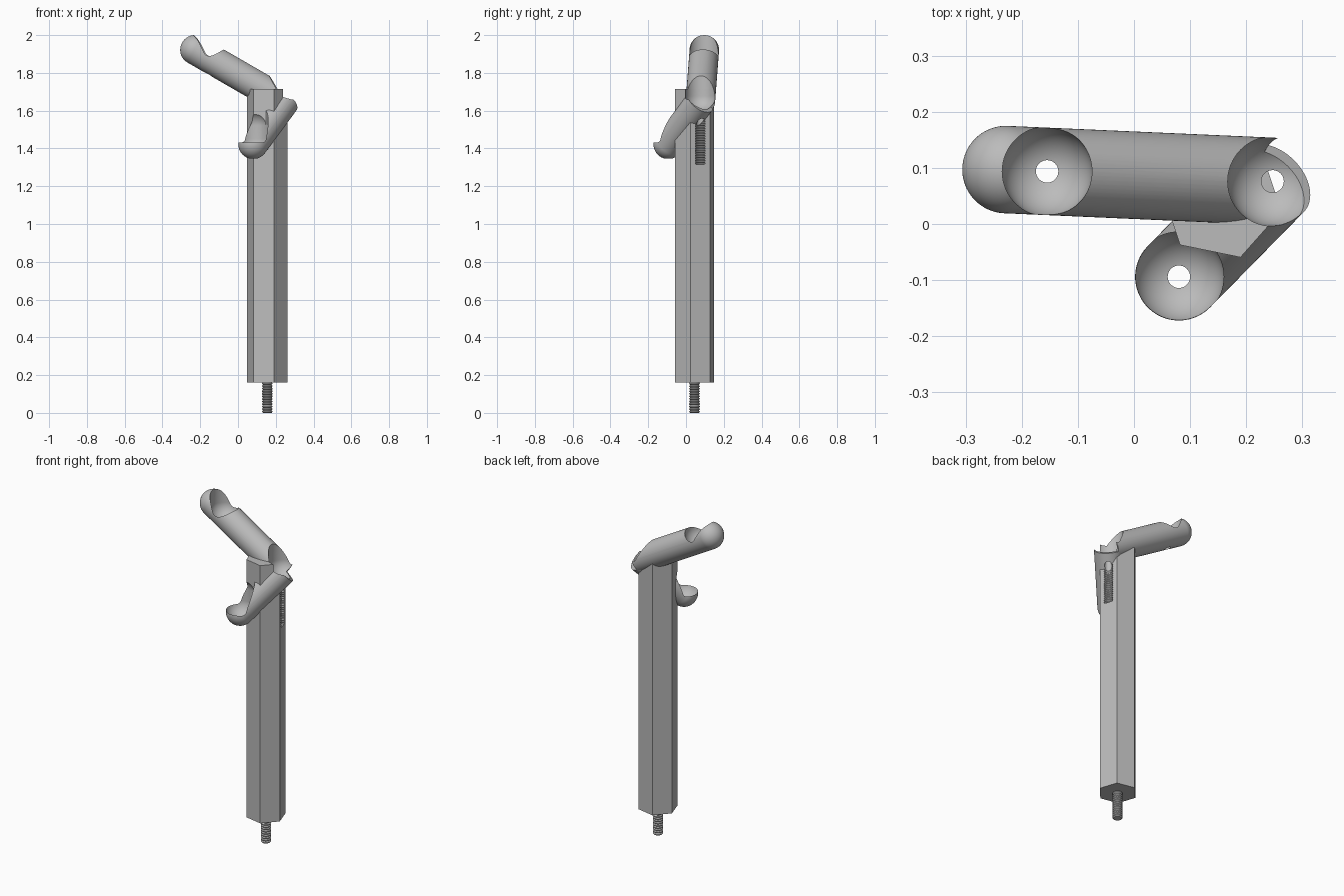
import bpy, bmesh, math
from mathutils import Vector, Matrix

old = bpy.data.objects.get("Cube")
if old:
    bpy.data.objects.remove(old, do_unlink=True)

grey = bpy.data.materials.new("plain grey")
grey.use_nodes = True
colour = (0.5, 0.5, 0.5, 1)
grey.diffuse_color = colour
grey.node_tree.nodes["Principled BSDF"].inputs["Base Color"].default_value = colour

TUBE, BORE, DRILL = 0.078, 0.08, 0.02
LIFT = Vector((0, 0, 0.03))
UP = Vector((0, 0, 1))

# Key points of the two arms and the column
tip = Vector((-0.228, 0.097, 1.922))
elbow = Vector((0.247, 0.076, 1.648))
low_end = Vector((0.08, -0.094, 1.422))
upper_cup = tip.lerp(elbow, 0.154)
column_axis = Vector((0.155, 0.045, 0))


def lathe(name, profile, base, axis=UP, sides=64, turn=0.0):
    """Revolve (radius, distance) points about an axis; radius 0 closes an end."""
    bm = bmesh.new()
    rings = []
    for r, h in profile:
        if r < 1e-6:
            rings.append([bm.verts.new((0, 0, h))])
        else:
            rings.append([bm.verts.new((r * math.cos(turn + math.tau * i / sides),
                                        r * math.sin(turn + math.tau * i / sides), h))
                          for i in range(sides)])
    for a, b in zip(rings, rings[1:]):
        for i in range(sides):
            j = (i + 1) % sides
            if len(a) == 1:
                bm.faces.new((a[0], b[j], b[i]))
            elif len(b) == 1:
                bm.faces.new((a[i], a[j], b[0]))
            else:
                bm.faces.new((a[i], a[j], b[j], b[i]))
    if len(rings[0]) > 1:
        bm.faces.new(rings[0][::-1])
    if len(rings[-1]) > 1:
        bm.faces.new(rings[-1])
    rotation = UP.rotation_difference(axis).to_matrix().to_4x4()
    bm.transform(Matrix.Translation(base) @ rotation)
    bmesh.ops.recalc_face_normals(bm, faces=bm.faces)
    mesh = bpy.data.meshes.new(name)
    bm.to_mesh(mesh)
    bm.free()
    mesh.materials.append(grey)
    obj = bpy.data.objects.new(name, mesh)
    bpy.context.collection.objects.link(obj)
    return obj


def dome(radius, centre, sign, steps=20):
    """Quarter-circle profile: sign -1 runs from the pole up, +1 to the pole."""
    angles = [math.pi / 2 * i / steps for i in range(steps + 1)]
    pts = [(radius * math.cos(a), centre + sign * radius * math.sin(a)) for a in angles]
    return pts if sign > 0 else pts[::-1]


def round_tube(name, start, end):
    """Tube with a ball at its start and a flat far end."""
    axis = end - start
    profile = dome(TUBE, 0, -1) + [(TUBE, axis.length)]
    return lathe(name, profile, start, axis.normalized())


def thread(name, base, length, turns):
    """Rod with ridged thread."""
    pitch = length / turns
    profile = [(0.023, 0)]
    for i in range(turns):
        profile += [(0.028, (i + 0.4) * pitch), (0.028, (i + 0.6) * pitch),
                    (0.023, (i + 1) * pitch)]
    return lathe(name, profile, base, sides=32)


def socket_cutter(centre, height, rounded=False):
    """Ball-bottomed upright bore, optionally with a rounded top."""
    top = dome(BORE, height, 1) if rounded else [(BORE, height)]
    return lathe("socket_cutter", dome(BORE, 0, -1) + top, centre + LIFT)


def drill_cutter(centre, depth=0.2):
    return lathe("drill_cutter", [(DRILL, 0), (DRILL, 2 * depth)],
                 centre - UP * depth, sides=32)


def cut(obj, cutters):
    for cutter in cutters:
        cutter.hide_render = True
        mod = obj.modifiers.new("cut", "BOOLEAN")
        mod.operation, mod.solver, mod.object = "DIFFERENCE", "EXACT", cutter
    bpy.context.view_layer.update()
    graph = bpy.context.evaluated_depsgraph_get()
    mesh = bpy.data.meshes.new_from_object(obj.evaluated_get(graph))
    obj.modifiers.clear()
    obj.data = mesh


# Main parts
column = lathe("hexagonal_column", [(0.11, 0.16), (0.11, 1.715)], column_axis,
               sides=6, turn=math.radians(-11.6))
long_arm = round_tube("long_arm", tip, elbow)
short_arm = round_tube("short_arm", low_end, elbow)
screw = thread("base_screw", column_axis, 0.162, 12)

# Sockets, drill holes and the threaded hole under the elbow
elbow_cut = socket_cutter(elbow, 0.4)
elbow_drill = drill_cutter(elbow)
upper_cut = socket_cutter(upper_cup, 0.4)
upper_drill = drill_cutter(upper_cup)
low_cut = socket_cutter(low_end, 0.4)
low_drill = drill_cutter(low_end)
corner_cut = socket_cutter(low_end, 0.07, rounded=True)
hole_base = Vector((elbow.x, elbow.y, 1.315))
hole_cut = thread("threaded_hole_cutter", hole_base, 0.26, 20)

cut(column, [elbow_cut, corner_cut, hole_cut, elbow_drill])
cut(long_arm, [upper_cut, upper_drill, elbow_cut, elbow_drill])
cut(short_arm, [low_cut, low_drill, elbow_cut, elbow_drill])

for helper in (elbow_cut, elbow_drill, upper_cut, upper_drill,
               low_cut, low_drill, corner_cut, hole_cut):
    bpy.data.objects.remove(helper, do_unlink=True)

# Smooth curved surfaces, crisp edges
bpy.ops.object.select_all(action="DESELECT")
for part in (column, long_arm, short_arm, screw):
    part.select_set(True)
bpy.context.view_layer.objects.active = column
bpy.ops.object.shade_smooth_by_angle(angle=math.radians(30))
